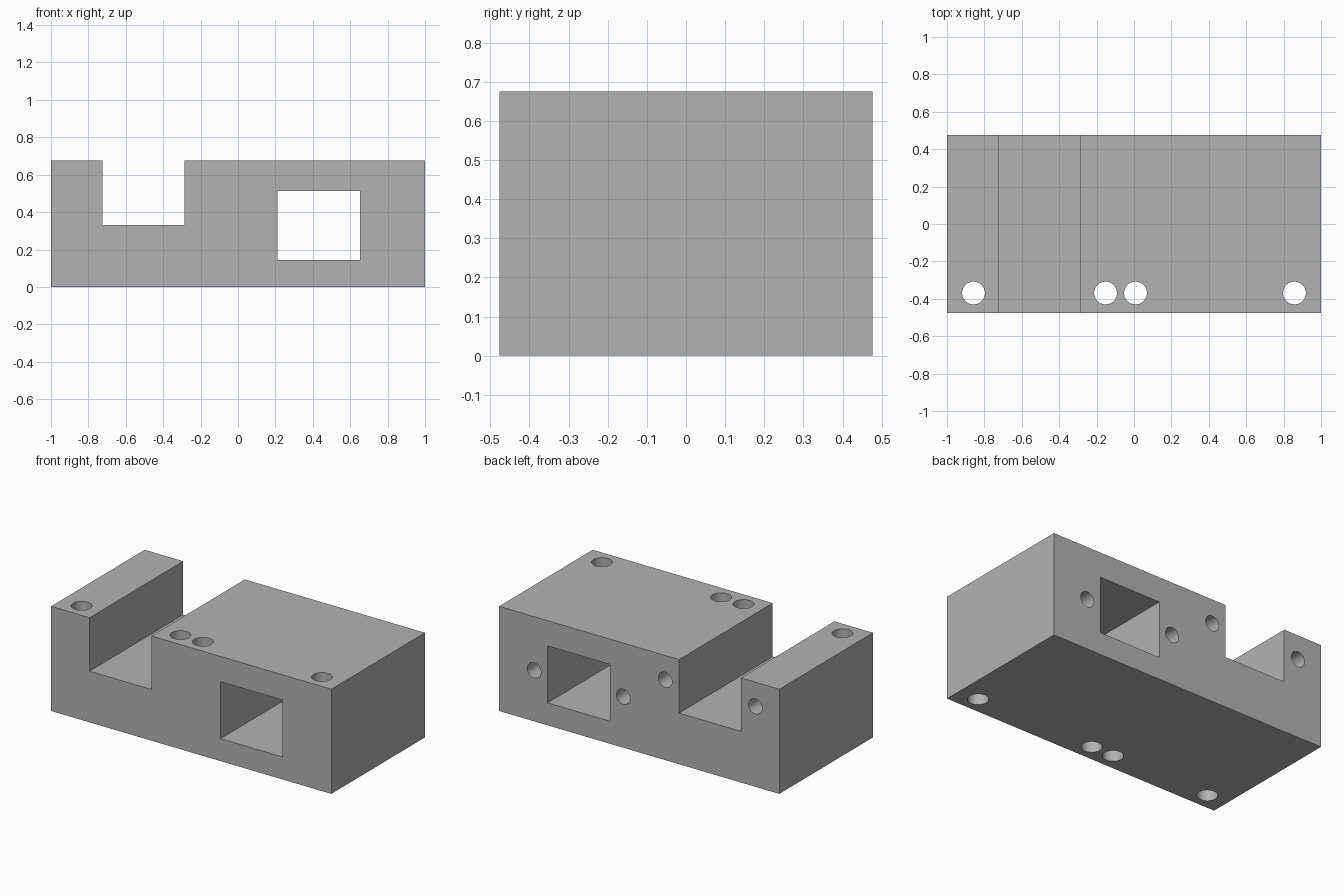
import bpy, math

if "Cube" in bpy.data.objects:
    bpy.data.objects.remove(bpy.data.objects["Cube"])

HALF_Y, HEIGHT = 0.477, 0.675

grey = bpy.data.materials.new("light grey")
grey.diffuse_color = (0.45, 0.45, 0.45, 1)
grey.use_nodes = True
grey.node_tree.nodes["Principled BSDF"].inputs["Base Color"].default_value = grey.diffuse_color


def extrude_profile(name, pts, y0, y1):
    """Closed (x, z) outline swept from y0 to y1."""
    n = len(pts)
    verts = [(x, y, z) for y in (y0, y1) for x, z in pts]
    faces = [list(range(n)), list(range(2 * n - 1, n - 1, -1))]
    faces += [[i, i + n, (i + 1) % n + n, (i + 1) % n] for i in range(n)]
    me = bpy.data.meshes.new(name)
    me.from_pydata(verts, [], faces)
    me.materials.append(grey)
    ob = bpy.data.objects.new(name, me)
    bpy.context.collection.objects.link(ob)
    return ob


def drill(name, loc, radius, depth, rot=(0, 0, 0)):
    bpy.ops.mesh.primitive_cylinder_add(vertices=48, radius=radius, depth=depth,
                                        location=loc, rotation=rot)
    ob = bpy.context.object
    ob.name = name
    ob.data.materials.append(grey)
    return ob


# Block with the open channel in its top
block = extrude_profile("block", [(-1, 0), (1, 0), (1, HEIGHT), (-0.285, HEIGHT),
                                  (-0.285, 0.33), (-0.725, 0.33),
                                  (-0.725, HEIGHT), (-1, HEIGHT)], -HALF_Y, HALF_Y)

# Rectangular through window
cutters = [extrude_profile("window_cutter", [(0.21, 0.145), (0.653, 0.145),
                                             (0.653, 0.512), (0.21, 0.512)], -0.6, 0.6)]

# Vertical through holes along the front
for x in (-0.858, -0.152, 0.008, 0.858):
    cutters.append(drill("vertical_hole_cutter", (x, -0.369, HEIGHT / 2), 0.061, 1))

# Blind holes in the back face
DEPTH = 0.4
for x, z in ((-0.829, 0.518), (-0.186, 0.518), (0.114, 0.329), (0.75, 0.329)):
    cutters.append(drill("back_hole_cutter", (x, HALF_Y, z), 0.049, 2 * DEPTH,
                         (math.pi / 2, 0, 0)))

# Cut everything out of the block
bpy.ops.object.select_all(action='DESELECT')
block.select_set(True)
bpy.context.view_layer.objects.active = block
for c in cutters:
    mod = block.modifiers.new("cut", 'BOOLEAN')
    mod.operation = 'DIFFERENCE'
    mod.solver = 'EXACT'
    mod.object = c
    bpy.ops.object.modifier_apply(modifier=mod.name)
for c in cutters:
    bpy.data.objects.remove(c)

bpy.ops.object.shade_smooth_by_angle(angle=math.radians(30))
